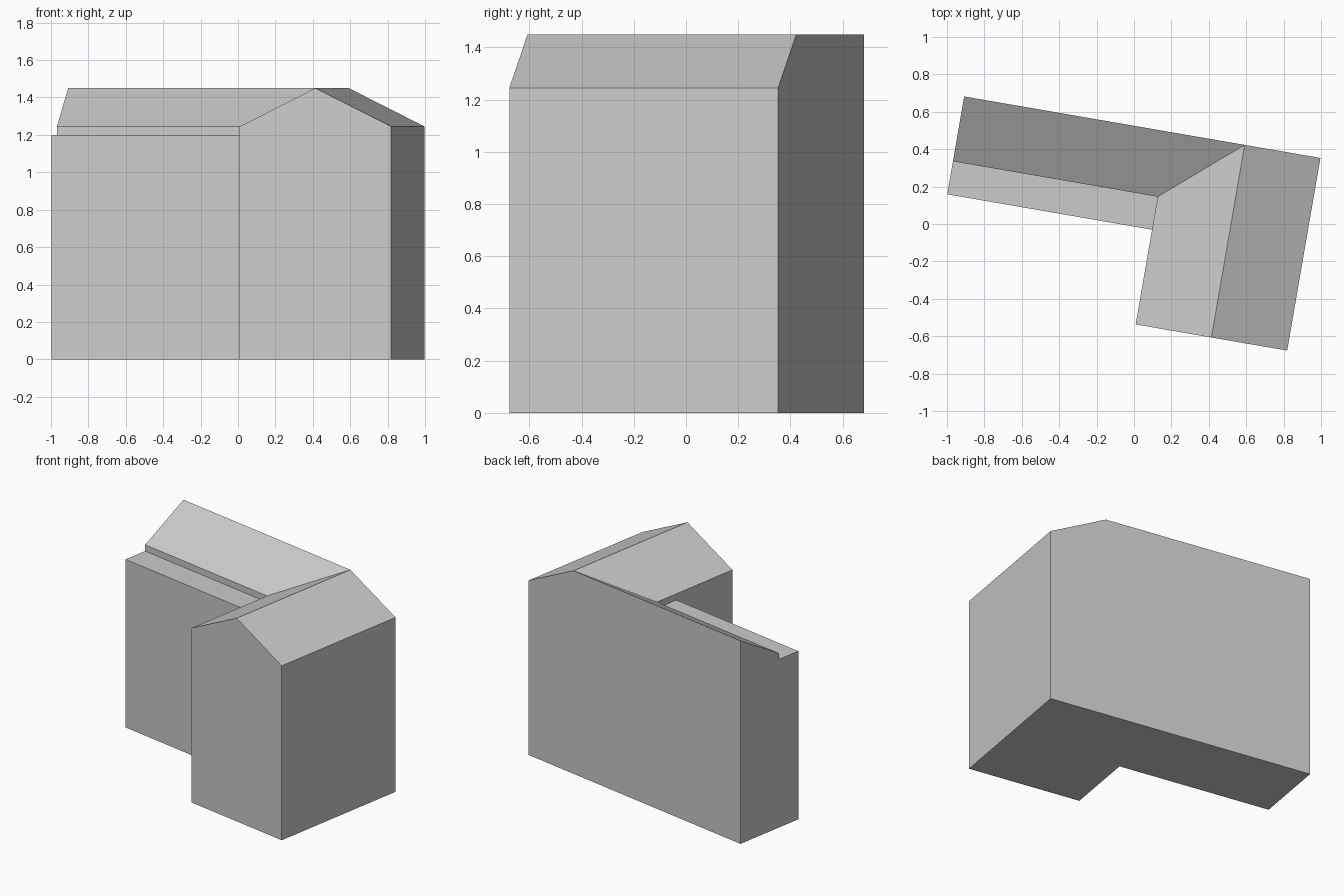
import bpy, bmesh
from math import radians
from mathutils import Matrix, Vector

cube = bpy.data.objects.get("Cube")
if cube:
    bpy.data.objects.remove(cube)

# Overall dimensions, measured along and across the building
LENGTH, LONG_DEPTH, GABLE_DEPTH, GABLE_WIDTH = 1.933, 0.531, 1.045, 0.822
EAVE, RIDGE, LEDGE, ROOF_RUN = 1.245, 1.45, 1.2, 0.352
RIDGE_X = LENGTH - GABLE_WIDTH / 2

# Building frame: origin at the back right corner, turned on the plot
FRAME = Matrix.Translation((-0.908, 0.682, 0)) @ Matrix.Rotation(radians(-9.8), 4, 'Z')

grey = bpy.data.materials.new("plain grey")
grey.use_nodes = True
colour = (0.6, 0.6, 0.6, 1)
grey.diffuse_color = colour
grey.node_tree.nodes["Principled BSDF"].inputs["Base Color"].default_value = colour


def prism(name, profile, sweep):
    """Extrude a closed profile along a sweep vector in the building frame."""
    bm = bmesh.new()
    face = bm.faces.new([bm.verts.new(p) for p in profile])
    result = bmesh.ops.extrude_face_region(bm, geom=[face])
    moved = [g for g in result["geom"] if isinstance(g, bmesh.types.BMVert)]
    bmesh.ops.translate(bm, verts=moved, vec=Vector(sweep))
    bmesh.ops.recalc_face_normals(bm, faces=bm.faces)
    bm.transform(FRAME)
    mesh = bpy.data.meshes.new(name)
    bm.to_mesh(mesh)
    bm.free()
    mesh.materials.append(grey)
    obj = bpy.data.objects.new(name, mesh)
    bpy.context.collection.objects.link(obj)
    return obj


# Front wing with a pitched roof
left = LENGTH - GABLE_WIDTH
building = prism("building", [(left, 0, 0), (LENGTH, 0, 0), (LENGTH, 0, EAVE),
                              (RIDGE_X, 0, RIDGE), (left, 0, EAVE)],
                 (0, -GABLE_DEPTH, 0))

# Long wing with a single-slope roof and a lower flat ledge along its front
long_wing = prism("long_wing", [(0, 0, 0), (0, -LONG_DEPTH, 0), (0, -LONG_DEPTH, LEDGE),
                                (0, -ROOF_RUN, LEDGE), (0, -ROOF_RUN, EAVE), (0, 0, RIDGE)],
                  (RIDGE_X, 0, 0))

# Join both wings into one shell, meeting at a valley
union = building.modifiers.new("join wings", 'BOOLEAN')
union.operation = 'UNION'
union.solver = 'EXACT'
union.object = long_wing
bpy.context.view_layer.objects.active = building
building.select_set(True)
bpy.ops.object.modifier_apply(modifier=union.name)
bpy.data.objects.remove(long_wing)

# Merge coplanar pieces left by the join
bm = bmesh.new()
bm.from_mesh(building.data)
bmesh.ops.remove_doubles(bm, verts=bm.verts, dist=0.0005)
bmesh.ops.dissolve_limit(bm, angle_limit=radians(1), verts=bm.verts, edges=bm.edges)
bm.to_mesh(building.data)
bm.free()
